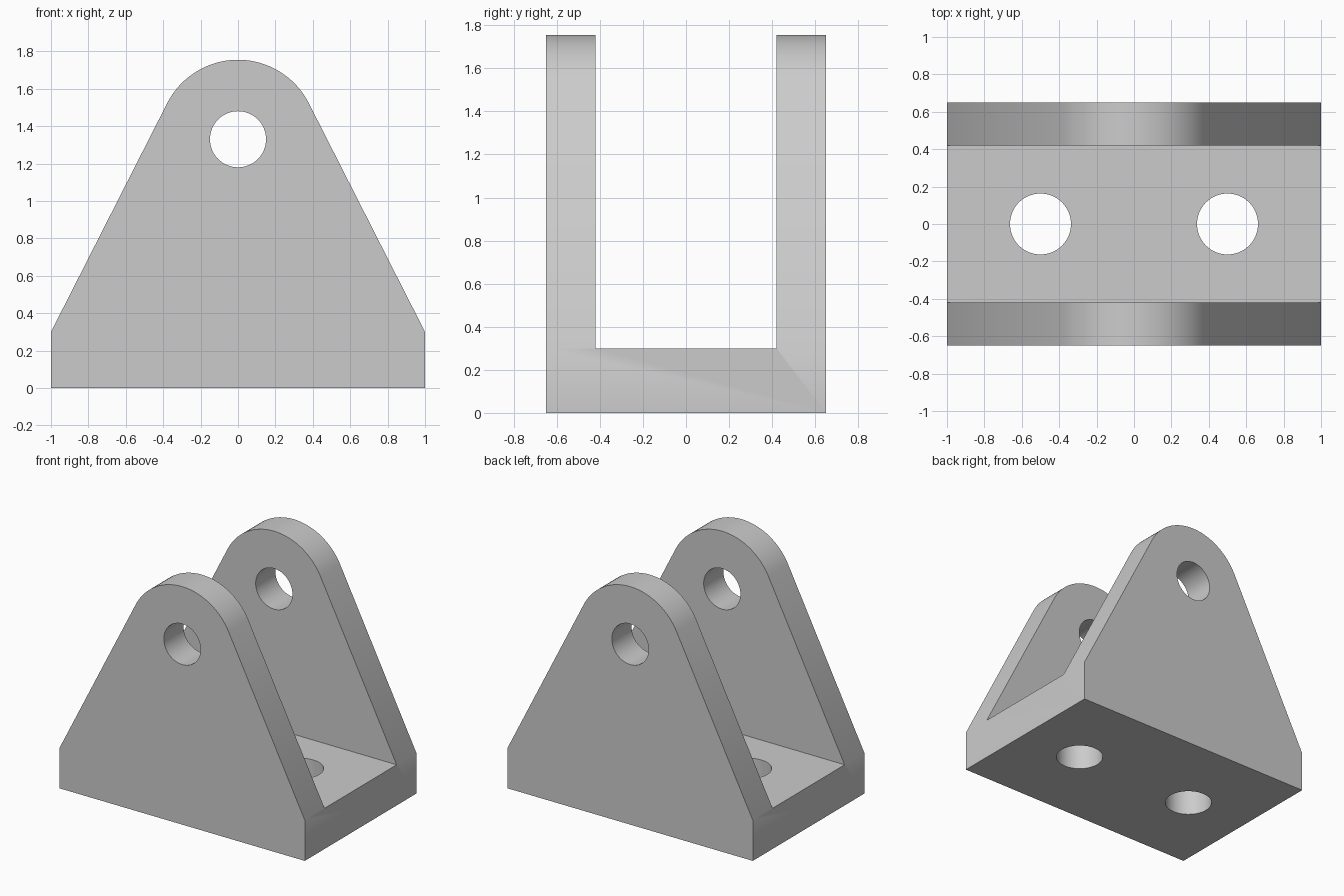
import bpy, bmesh
from math import pi, acos, atan2, hypot, cos, sin, radians
from mathutils import Matrix, Vector

default = bpy.data.objects.get("Cube")
if default:
    bpy.data.objects.remove(default, do_unlink=True)

HALF_X, HALF_Y = 1.0, 0.65
BASE_H, INNER_Y = 0.30, 0.42
PIN_Z, LUG_R, PIN_R = 1.33, 0.425, 0.15
BOLT_X, BOLT_R = 0.50, 0.163

grey = bpy.data.materials.new("plain grey")
grey.use_nodes = True
colour = (0.6, 0.6, 0.6, 1)
grey.diffuse_color = colour
grey.node_tree.nodes["Principled BSDF"].inputs["Base Color"].default_value = colour


def add_object(name, bm):
    bmesh.ops.recalc_face_normals(bm, faces=bm.faces)
    mesh = bpy.data.meshes.new(name)
    bm.to_mesh(mesh)
    bm.free()
    mesh.materials.append(grey)
    obj = bpy.data.objects.new(name, mesh)
    bpy.context.collection.objects.link(obj)
    return obj


def cylinder(name, radius, location, rotation=Matrix()):
    bm = bmesh.new()
    bmesh.ops.create_cone(bm, cap_ends=True, segments=64, radius1=radius,
                          radius2=radius, depth=2,
                          matrix=Matrix.Translation(location) @ rotation)
    return add_object(name, bm)


# Clevis outline: straight base sides, flanks tangent to the rounded top
reach = hypot(HALF_X, PIN_Z - BASE_H)
start = acos(LUG_R / reach) - atan2(PIN_Z - BASE_H, HALF_X)
steps = 40
outline = [(-HALF_X, BASE_H), (-HALF_X, 0), (HALF_X, 0), (HALF_X, BASE_H)]
for i in range(steps + 1):
    a = start + (pi - 2 * start) * i / steps
    outline.append((LUG_R * cos(a), PIN_Z + LUG_R * sin(a)))

bm = bmesh.new()
face = bm.faces.new([bm.verts.new((x, -HALF_Y, z)) for x, z in outline])
extruded = bmesh.ops.extrude_face_region(bm, geom=[face])["geom"]
bmesh.ops.translate(bm, vec=(0, 2 * HALF_Y, 0),
                    verts=[v for v in extruded if isinstance(v, bmesh.types.BMVert)])
bracket = add_object("clevis_bracket", bm)

# Slot between the two lugs
bm = bmesh.new()
bmesh.ops.create_cube(bm, size=1, matrix=Matrix.Translation((0, 0, BASE_H + 1))
                      @ Matrix.Diagonal((3, 2 * INNER_Y, 2, 1)))
cutters = [add_object("slot_cutter", bm)]

# Pin hole through the lugs and two bolt holes through the base
cutters.append(cylinder("pin_hole_cutter", PIN_R, Vector((0, 0, PIN_Z)),
                        Matrix.Rotation(pi / 2, 4, "X")))
for side, sign in (("left", 1), ("right", -1)):
    cutters.append(cylinder(side + "_bolt_hole_cutter", BOLT_R,
                            Vector((sign * BOLT_X, 0, 0))))

bpy.ops.object.select_all(action="DESELECT")
bpy.context.view_layer.objects.active = bracket
bracket.select_set(True)
for cutter in cutters:
    cutter.hide_render = True
    mod = bracket.modifiers.new(cutter.name, "BOOLEAN")
    mod.operation = "DIFFERENCE"
    mod.solver = "EXACT"
    mod.object = cutter
    bpy.ops.object.modifier_apply(modifier=mod.name)
    bpy.data.objects.remove(cutter, do_unlink=True)

bpy.ops.object.shade_smooth_by_angle(angle=radians(30))
